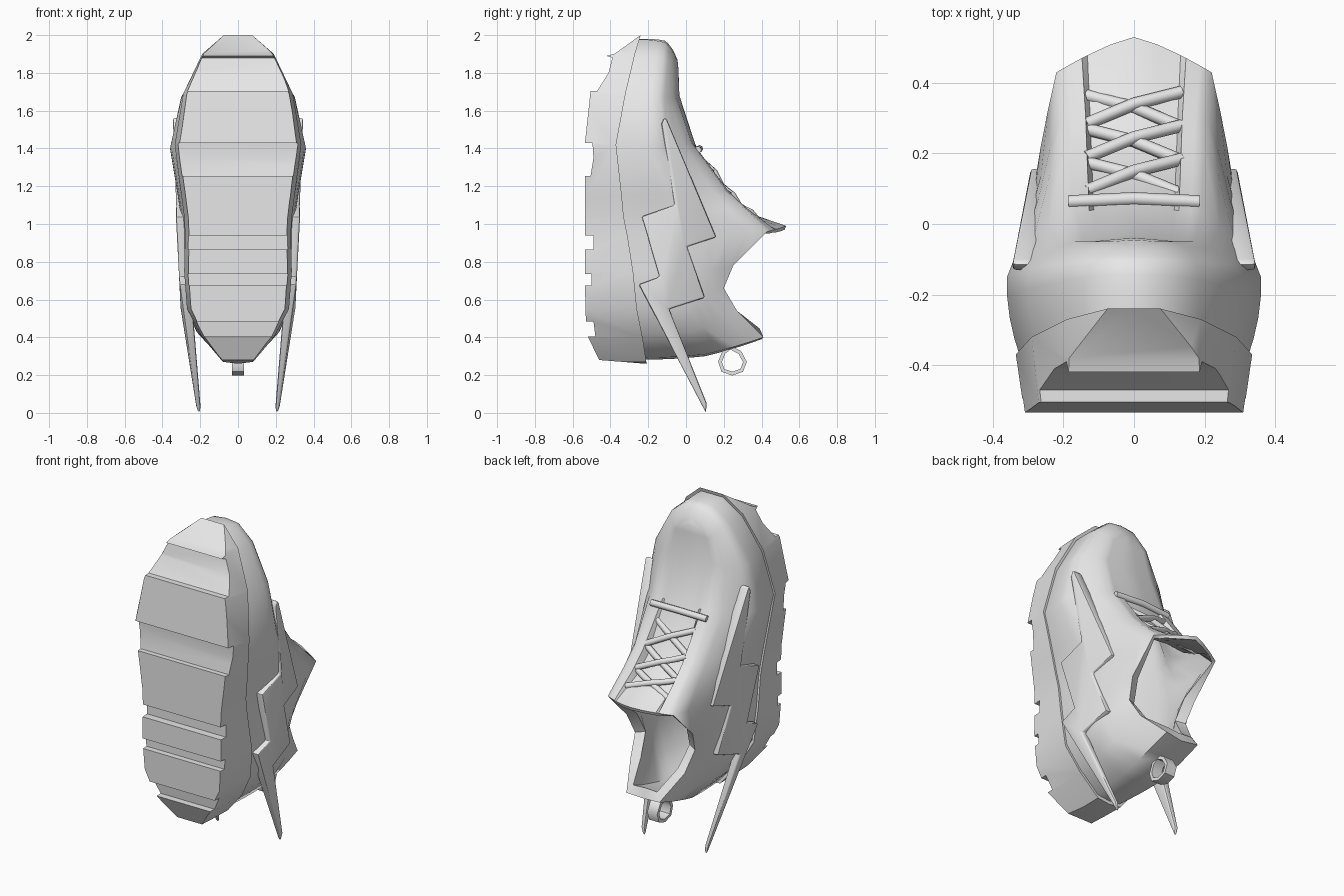
import bpy
import bmesh
import math

cube = bpy.data.objects.get("Cube")
if cube:
    bpy.data.objects.remove(cube)

grey = bpy.data.materials.new("plain_grey")
grey.use_nodes = True
grey.diffuse_color = (.8, .8, .8, 1)
grey.node_tree.nodes["Principled BSDF"].inputs["Base Color"].default_value = (.8, .8, .8, 1)


def add_object(name, data):
    obj = bpy.data.objects.new(name, data)
    bpy.context.collection.objects.link(obj)
    data.materials.append(grey)
    return obj


def mesh_object(name, faces):
    """Build an object from faces given as lists of points."""
    bm = bmesh.new()
    for points in faces:
        bm.faces.new([bm.verts.new(p) for p in points])
    bmesh.ops.remove_doubles(bm, verts=bm.verts, dist=.0005)
    bmesh.ops.recalc_face_normals(bm, faces=bm.faces)
    # open half shells must face away from the middle
    if sum(f.normal.x * f.calc_center_median().x for f in bm.faces) < 0:
        bmesh.ops.reverse_faces(bm, faces=bm.faces)
    mesh = bpy.data.meshes.new(name)
    bm.to_mesh(mesh)
    bm.free()
    return add_object(name, mesh)


def finish(obj, angle):
    """Apply modifiers and shade smooth while keeping sharp edges."""
    bpy.ops.object.select_all(action='DESELECT')
    obj.select_set(True)
    bpy.context.view_layer.objects.active = obj
    bpy.ops.object.convert(target='MESH')
    bpy.ops.object.shade_smooth_by_angle(angle=math.radians(angle))


def interpolate(value, table):
    """Read a value from a table of pairs in rising order."""
    if value <= table[0][0]:
        return table[0][1]
    for (a, fa), (b, fb) in zip(table, table[1:]):
        if value <= b:
            return fa + (fb - fa) * (value - a) / (b - a)
    return table[-1][1]


def prism(name, profile, x_back, x_front):
    """Extrude a side profile; the two x positions are functions of y and z."""
    back = [(x_back(y, z), y, z) for y, z in profile]
    front = [(x_front(y, z), y, z) for y, z in profile]
    faces = [back, front]
    for i in range(len(profile)):
        faces.append([back[i - 1], back[i], front[i], front[i - 1]])
    return mesh_object(name, faces)


# Stations from toe to heel along one side: sole edge, widest line, upper edge
stations = [
    ((0, -.24, 2), (0, -.11, 1.97), (0, -.05, 1.88)),
    ((.075, -.24, 2), (.08, -.11, 1.96), (.06, -.05, 1.87)),
    ((.19, -.27, 1.9), (.18, -.12, 1.88), (.12, -.05, 1.82)),
    ((.29, -.32, 1.69), (.3, -.14, 1.67), (.17, -.05, 1.67)),
    ((.335, -.37, 1.42), (.36, -.15, 1.4), (.19, .03, 1.43)),
    ((.3, -.34, 1.15), (.32, -.06, 1.16), (.2, .21, 1.18)),
    ((.285, -.33, 1.04), (.305, -.02, 1.05), (.205, .3, 1.09)),
    ((.28, -.31, .94), (.295, .02, .94), (.22, .43, .96)),
    ((.285, -.28, .75), (.285, 0, .74), (.22, .25, .78)),
    ((.27, -.26, .55), (.28, 0, .57), (.2, .2, .66)),
    ((.19, -.23, .4), (.22, .03, .43), (.18, .27, .54)),
    ((.08, -.21, .27), (.11, .1, .31), (.11, .41, .4)),
    ((0, -.21, .26), (0, .1, .3), (0, .4, .39)),
]
# Ridge line (y, z) and tongue recess for the front stations
ridge = [(-.05, 1.88, 0), (-.045, 1.87, 0), (-.04, 1.82, 0), (-.035, 1.68, 0),
         (.05, 1.42, 0), (.235, 1.18, .045), (.325, 1.1, .045), (.53, .99, 0)]
LEVELS = 8


def side_column(station):
    """Softened line through the three points of a station."""
    (x, y, z), mid, top = station
    base = (x * .95, y - .02, 1.13 + (z - 1.13) * .975)
    column = []
    for i in range(LEVELS + 1):
        t = i / LEVELS
        curved = ((1 - t) * (1 - 2 * t), 4 * t * (1 - t), t * (2 * t - 1))
        straight = (max(0, 1 - 2 * t), 1 - abs(1 - 2 * t), max(0, 2 * t - 1))
        column.append([sum((a + b) / 2 * p[k]
                           for a, b, p in zip(curved, straight, (base, mid, top)))
                       for k in range(3)])
    return column


def throat_row(top, centre):
    """Row from the upper edge to the middle, stepping down to the tongue."""
    cy, cz, recess = centre
    row = []
    for f, drop in ((1, 0), (.85, 0), (.67, 0), (.6, 1), (.3, 1), (0, 1)):
        row.append((top[0] * f,
                    cy + (top[1] - cy) * f ** 1.3 - drop * recess * .8,
                    cz + (top[2] - cz) * f - drop * recess * .6))
    return row


def grid_faces(rows):
    return [[a[i], a[i + 1], b[i + 1], b[i]]
            for a, b in zip(rows, rows[1:]) for i in range(len(a) - 1)]


# Upper with tongue and open collar, padded at the sides and thin at the tongue
faces = grid_faces([side_column(s) for s in stations])
faces += grid_faces([throat_row(s[2], c) for s, c in zip(stations, ridge)])
upper = mesh_object("upper", faces)
padding = upper.vertex_groups.new(name="padding")
for vert in upper.data.vertices:
    thin = vert.co.z > .9 and vert.co.y > .15
    padding.add([vert.index], .35 if thin else 1, 'REPLACE')
mirror = upper.modifiers.new("mirror", 'MIRROR')
mirror.use_clip = True
shell = upper.modifiers.new("thickness", 'SOLIDIFY')
shell.thickness = .06
shell.offset = -1
shell.vertex_group = "padding"
finish(upper, 50)

# Sole block, tapering towards the tread
rings = []
for (x, y, z), _, _ in stations:
    rings.append([(x, y, z), (-x, y, z), (-x * .9, -.6, z), (x * .9, -.6, z), (x, y, z)])
sole = mesh_object("sole", grid_faces(rings))

# Tread profile with cross grooves, used to trim the sole block
tread = [(.1, 2.1), (-.19, 2.04), (-.24, 2), (-.38, 1.9), (-.42, 1.89), (-.39, 1.88),
         (-.41, 1.8), (-.47, 1.705), (-.505, 1.705), (-.535, 1.43), (-.495, 1.43),
         (-.49, 1.35), (-.505, 1.255), (-.535, 1.255), (-.535, .94), (-.49, .94),
         (-.49, .865), (-.535, .865), (-.535, .735), (-.5, .735), (-.5, .675),
         (-.535, .675), (-.53, .485), (-.49, .485), (-.48, .405), (-.52, .405),
         (-.46, .28), (-.21, .26), (.1, .25)]
cutter = prism("tread_cutter", tread, lambda y, z: -1, lambda y, z: 1)
cutter.hide_render = True
trim = sole.modifiers.new("trim", 'BOOLEAN')
trim.operation = 'INTERSECT'
trim.solver = 'EXACT'
trim.object = cutter
finish(sole, 35)
bpy.data.objects.remove(cutter)

# Zigzag bolts on both sides, with tails reaching below the heel
bolt = [(-.115, 1.565), (-.1, 1.55), (.16, .93), (.005, .88), (.1, .61), (-.09, .55),
        (.11, .05), (.105, 0), (.09, .03), (-.25, .68), (-.14, .72), (-.235, 1.04),
        (-.06, 1.1), (-.13, 1.53)]
bolt_outer = [(0, .215), (.5, .3), (.9, .322), (1.1, .332), (1.56, .345)]
bolt_depth = [(0, .02), (.4, .04), (.7, .06)]


def outer(y, z):
    lean = .12 * max(0, y + .1) if z > .5 else 0
    return interpolate(z, bolt_outer) - lean


def inner(y, z):
    return outer(y, z) - interpolate(z, bolt_depth)


for side, name in ((1, "left_bolt"), (-1, "right_bolt")):
    plate = prism(name, bolt, lambda y, z: side * inner(y, z), lambda y, z: side * outer(y, z))
    bevel = plate.modifiers.new("soft_edge", 'BEVEL')
    bevel.width = .01
    bevel.segments = 2
    bevel.limit_method = 'ANGLE'
    bevel.angle_limit = math.radians(50)
    finish(plate, 40)


# Laces: one straight bar and three crossings up the throat
def lace(name, points, radius):
    curve = bpy.data.curves.new(name, 'CURVE')
    curve.dimensions = '3D'
    curve.bevel_depth = radius
    curve.bevel_resolution = 2
    curve.use_fill_caps = True
    spline = curve.splines.new('POLY')
    spline.points.add(len(points) - 1)
    for point, co in zip(spline.points, points):
        point.co = (*co, 1)
    finish(add_object(name, curve), 50)


throat = [(.045, 1.42), (.23, 1.18), (.315, 1.09), (.48, .97)]


def lace_point(x, y, lift):
    return (x, y + lift * .8, interpolate(y, throat) + lift * .6)


lace("lace_bar", [lace_point(x, .065, .008 - abs(x) * .06) for x in (-.185, -.1, 0, .1, .185)], .019)
for i, low in enumerate((.11, .205, .3)):
    for side in (-1, 1):
        path = [lace_point(side * .135 * k, low + .045 * (1 + k), -.012 - .014 * abs(k) + side * .006)
                for k in (-1, -.5, 0, .5, 1)]
        lace(f"lace_cross_{i}_{'left' if side > 0 else 'right'}", path, .018)

# Pull loop at the heel
loop = [(.235, .345), (.2, .32), (.18, .27), (.195, .225), (.245, .208),
        (.295, .225), (.312, .27), (.285, .32)]
faces = [[(-.033, *a), (.033, *a), (.033, *b), (-.033, *b)]
         for a, b in zip(loop, loop[1:] + loop[:1])]
pull = mesh_object("heel_loop", faces)
strap = pull.modifiers.new("strap", 'SOLIDIFY')
strap.thickness = .02
strap.offset = 0
finish(pull, 50)
